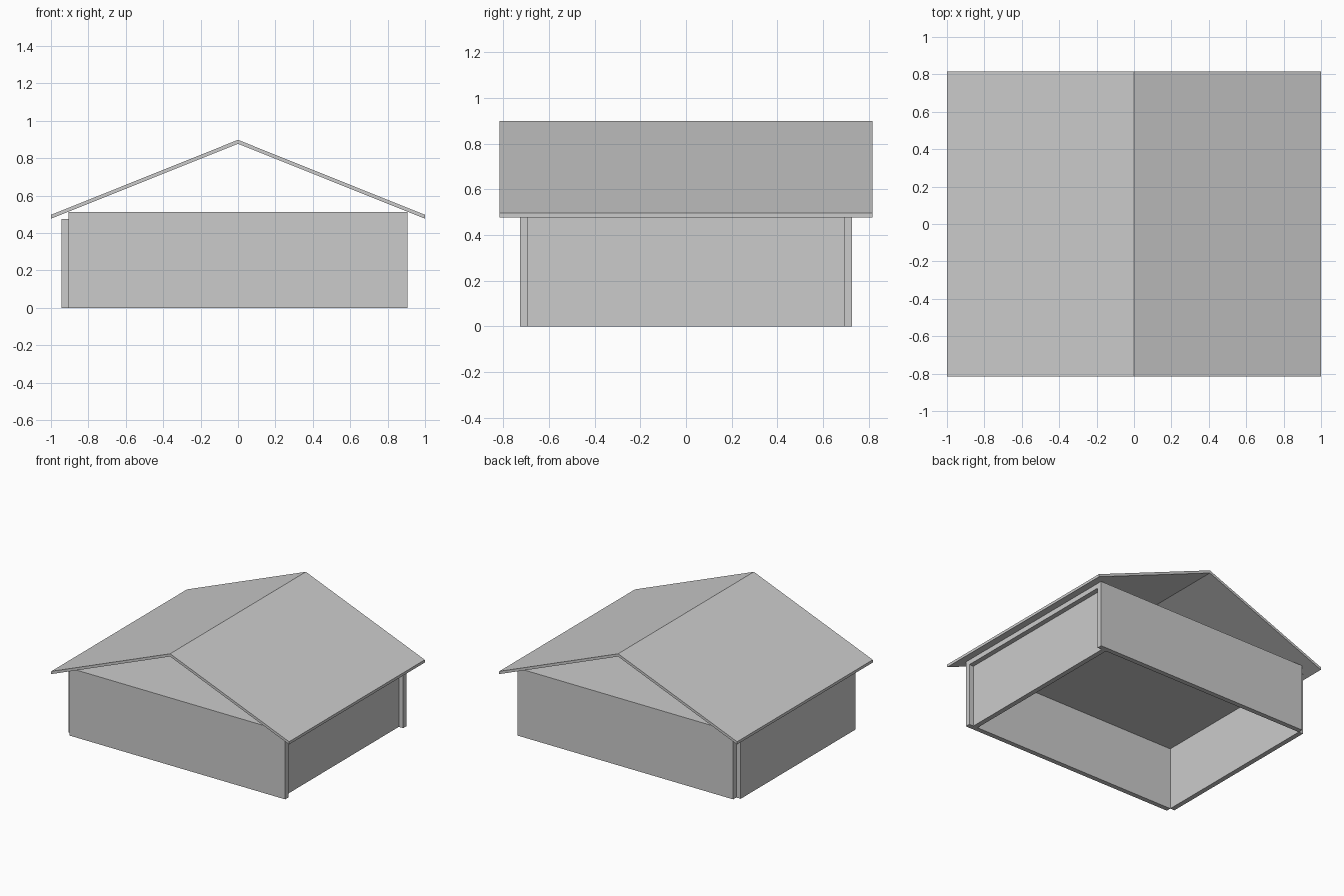
import bpy
import bmesh

cube = bpy.data.objects.get("Cube")
if cube:
    bpy.data.objects.remove(cube, do_unlink=True)

# One plain grey for the whole building
grey = bpy.data.materials.new("light_grey")
grey.use_nodes = True
colour = (0.6, 0.6, 0.6, 1)
grey.diffuse_color = colour
grey.node_tree.nodes["Principled BSDF"].inputs["Base Color"].default_value = colour


def extrude_profile(name, profile, half_depth):
    """Extrude an x-z outline along y, centred on y = 0."""
    bm = bmesh.new()
    face = bm.faces.new([bm.verts.new((x, -half_depth, z)) for x, z in profile])
    result = bmesh.ops.extrude_face_region(bm, geom=[face])
    moved = [v for v in result["geom"] if isinstance(v, bmesh.types.BMVert)]
    bmesh.ops.translate(bm, verts=moved, vec=(0, 2 * half_depth, 0))
    bmesh.ops.recalc_face_normals(bm, faces=bm.faces)
    mesh = bpy.data.meshes.new(name)
    bm.to_mesh(mesh)
    bm.free()
    mesh.materials.append(grey)
    obj = bpy.data.objects.new(name, mesh)
    bpy.context.collection.objects.link(obj)
    return obj


def slab(name, x0, x1, z0, z1, half_depth, y=0):
    obj = extrude_profile(name, [(x0, z0), (x1, z0), (x1, z1), (x0, z1)], half_depth)
    obj.location.y = y
    return obj


half_width, half_depth = 0.906, 0.727
thick = 0.037
ceiling_z, wall_top = 0.476, 0.513
inner = half_depth - thick

# Long walls reach the full height and hold the ceiling between them
for name, side in (("front_wall", -1), ("back_wall", 1)):
    slab(name, -half_width, half_width, 0, wall_top, thick / 2,
         side * (half_depth - thick / 2))
slab("ceiling", -half_width, half_width, ceiling_z, wall_top, inner)

# Side walls: the right one stands outside the ends, the left one is recessed
slab("right_wall", -half_width - thick, -half_width, 0, ceiling_z, inner)
slab("left_wall", half_width - 2 * thick, half_width - thick, 0, ceiling_z, inner)

# Thin gable roof with open ends
eave, ridge, roof_thick = 0.476, 0.877, 0.021
extrude_profile("roof", [
    (-1, eave), (0, ridge), (1, eave),
    (1, eave + roof_thick), (0, ridge + roof_thick), (-1, eave + roof_thick),
], 0.815)
